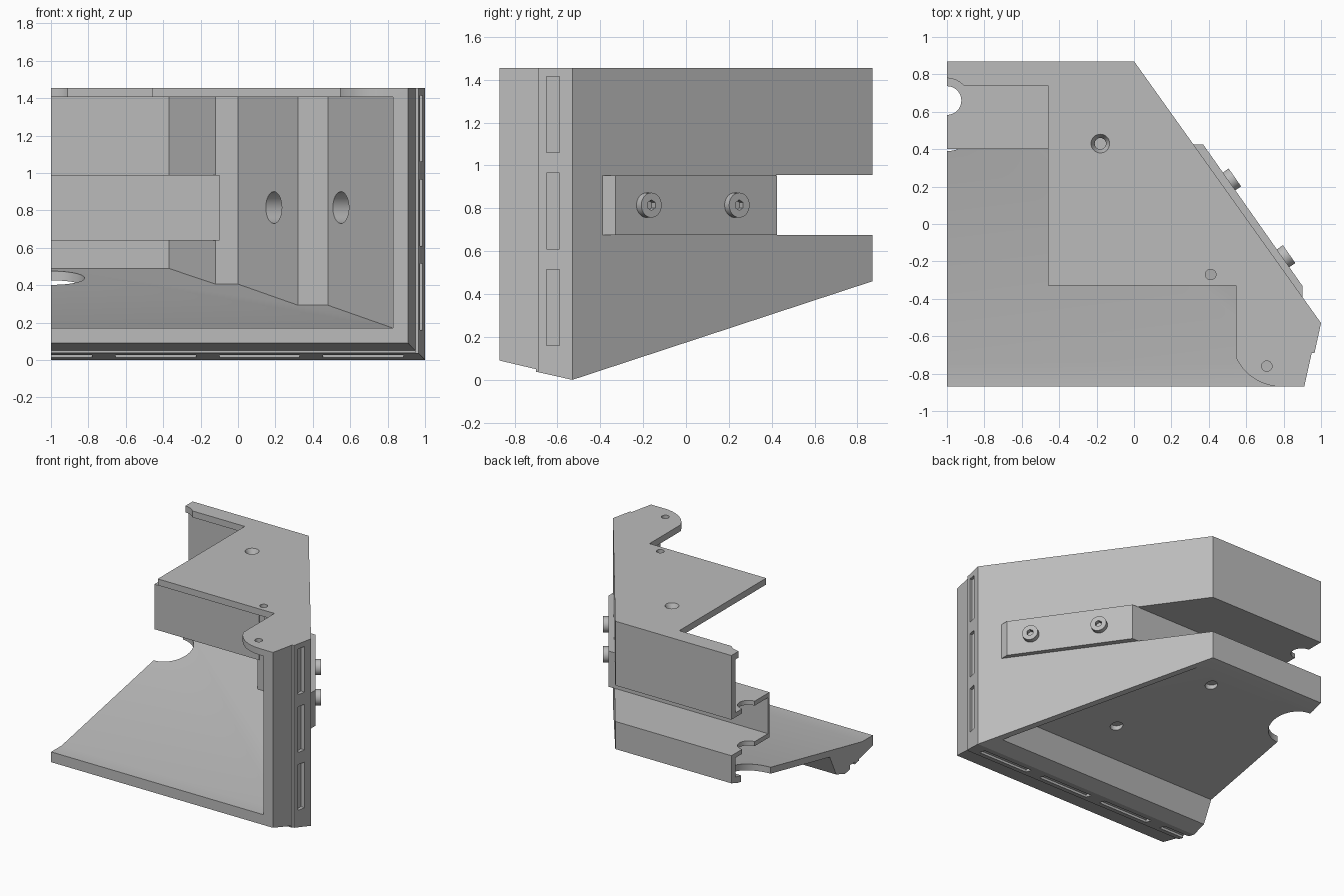
import bpy, bmesh, math
from mathutils import Vector

cube = bpy.data.objects.get("Cube")
if cube:
    bpy.data.objects.remove(cube, do_unlink=True)

grey = bpy.data.materials.new("plain_grey")
grey.use_nodes = True
grey.diffuse_color = (0.5, 0.5, 0.5, 1)
grey.node_tree.nodes["Principled BSDF"].inputs["Base Color"].default_value = (0.5, 0.5, 0.5, 1)


def finish(name, bm):
    bmesh.ops.recalc_face_normals(bm, faces=bm.faces)
    mesh = bpy.data.meshes.new(name)
    bm.to_mesh(mesh)
    bm.free()
    mesh.materials.append(grey)
    ob = bpy.data.objects.new(name, mesh)
    bpy.context.collection.objects.link(ob)
    return ob


def prism(name, points, low, high, axis="z"):
    """Extrude an outline: (x, y) along z, or (y, z) along x."""
    bm = bmesh.new()
    place = (lambda a, b: (a, b, low)) if axis == "z" else (lambda a, b: (low, a, b))
    face = bm.faces.new([bm.verts.new(place(a, b)) for a, b in points])
    new = bmesh.ops.extrude_face_region(bm, geom=[face])["geom"]
    move = Vector((0, 0, high - low)) if axis == "z" else Vector((high - low, 0, 0))
    bmesh.ops.translate(bm, vec=move, verts=[v for v in new if isinstance(v, bmesh.types.BMVert)])
    return finish(name, bm)


def block(name, x0, x1, y0, y1, z0, z1):
    return prism(name, [(x0, y0), (x1, y0), (x1, y1), (x0, y1)], z0, z1)


def rod(name, start, end, r, r2=None, sides=32):
    a, b = Vector(start), Vector(end)
    bm = bmesh.new()
    bmesh.ops.create_cone(bm, cap_ends=True, segments=sides, radius1=r,
                          radius2=r if r2 is None else r2, depth=(b - a).length)
    bm.transform((b - a).to_track_quat("Z", "Y").to_matrix().to_4x4())
    bmesh.ops.translate(bm, vec=(a + b) / 2, verts=bm.verts)
    return finish(name, bm)


def combine(target, tool, operation="DIFFERENCE"):
    mod = target.modifiers.new("combine", "BOOLEAN")
    mod.operation, mod.solver, mod.object = operation, "EXACT", tool
    bpy.context.view_layer.objects.active = target
    bpy.ops.object.modifier_apply(modifier=mod.name)
    bpy.data.objects.remove(tool, do_unlink=True)


def smooth(ob):
    bpy.ops.object.select_all(action="DESELECT")
    ob.select_set(True)
    bpy.context.view_layer.objects.active = ob
    bpy.ops.object.shade_smooth_by_angle(angle=math.radians(25))


TOP, PLATE = 1.455, 1.405

# Outer block: plan outline crossed with side outline
body = prism("corner_housing", [(-1, 0.87), (0, 0.87), (1, -0.53), (0.965, -0.69), (0.95, -0.69),
                                (0.91, -0.87), (-1, -0.87)], -0.2, TOP)
combine(body, prism("side_outline", [(-0.87, TOP), (-0.87, 0.09), (-0.7, 0.05), (-0.7, 0.038),
                                     (-0.53, 0), (0.87, 0.46), (0.87, TOP)], -2, 2, "x"), "INTERSECT")

# Inner cavity with stepped side wall and sloping floor
cavity = prism("cavity", [(-1.2, -1), (0.83, -1), (0.83, -0.74), (0.48, -0.14), (0.32, -0.14),
                          (0, 0.41), (-0.12, 0.41), (-0.37, 0.82), (-1.2, 0.82)], 0, PLATE)
combine(cavity, prism("floor_slope", [(-1.1, 0.17), (-0.74, 0.17), (0.9, 0.506), (0.9, 1.6),
                                      (-1.1, 1.6)], -2, 2, "x"), "INTERSECT")
combine(body, cavity)

# Opening in the top plate, with a rounded front tab
arc = [(0.79 + 0.27 * math.cos(math.radians(t)), -0.6 + 0.27 * math.sin(math.radians(t)))
       for t in range(270, 204, -5)]
opening = [(-1.2, -1), (0.79, -1)] + arc + [(0.545, -0.33), (-0.46, -0.33), (-0.46, 0.74), (-1.2, 0.74)]
combine(body, prism("top_opening", opening, 1.38, 1.6))
combine(body, rod("top_relief", (-1, 0.66, 1.39), (-1, 0.66, 1.6), 0.12))

# Rear channel, open to the back and through the side
combine(body, block("channel", -1, -0.1, 0.4, 0.85, 0.64, 0.99), "UNION")
combine(body, block("channel_slot", -2, 2, 0.42, 2, 0.675, 0.955))
combine(body, rod("channel_hole", (-1, 0.66, 0.6), (-1, 0.66, 1.05), 0.077))
combine(body, rod("floor_hole", (-1, 0.57, 0.1), (-1, 0.57, 0.6), 0.18, sides=48))

# Recess under the floor
recess = prism("recess", [(-1.2, -0.6), (0.9, -0.6), (0.86, -0.41), (0, 0.8), (-1.2, 0.8)], -0.3, 0.6)
combine(recess, prism("recess_slope", [(-0.42, 0.036), (-0.34, 0.202), (0.8, 0.436), (0.8, -0.2),
                                       (-0.42, -0.2)], -2, 2, "x"), "INTERSECT")
combine(body, recess)
for x, y, z in ((-0.18, 0.64, 0.4), (0.12, -0.05, 0.26)):
    combine(body, rod("underside_hole", (x, y, z - 0.15), (x, y, z + 0.03), 0.045))

# Top plate screw holes
for x, y, r in ((-0.18, 0.43, 0.03), (0.41, -0.27, 0.028), (0.71, -0.76, 0.028)):
    combine(body, rod("plate_hole", (x, y, 1.38), (x, y, 1.5), r))
combine(body, rod("countersink", (-0.18, 0.43, 1.415), (-0.18, 0.43, 1.465), 0.03, 0.055))

# Bolt clearance holes in the inner wall
for x, y in ((0.19, 0.08), (0.55, -0.26)):
    combine(body, rod("wall_hole", (x - 0.087, y - 0.05, 0.815), (x + 0.13, y + 0.075, 0.815), 0.085))

# Slots along the bevelled edges
for i in range(3):
    z = 0.16 + 0.45 * i
    combine(body, block("side_slot", 0.955, 1.1, -0.65, -0.59, z, z + 0.355))
for i in range(4):
    x = -1.21 + 0.555 * i
    combine(body, block("bottom_slot", x, x + 0.43, -0.65, -0.59, -0.1, 0.045))
smooth(body)

# Outer clamp bar
bar = prism("clamp_bar", [(0.3, 0.425), (0.37, 0.425), (0.9, -0.33), (0.9, -0.4), (0.85, -0.4)], 0.676, 0.954)

# Bolts through the bar
out = Vector((0.82, 0.57, 0))
for i, spot in enumerate(((0.505, 0.225, 0.815), (0.795, -0.185, 0.815))):
    p = Vector(spot)
    bolt = rod(f"bolt_{i + 1}", p - out * 0.03, p + out * 0.042, 0.058)
    combine(bolt, rod("hex_socket", p + out * 0.01, p + out * 0.1, 0.025, sides=6))
    smooth(bolt)
